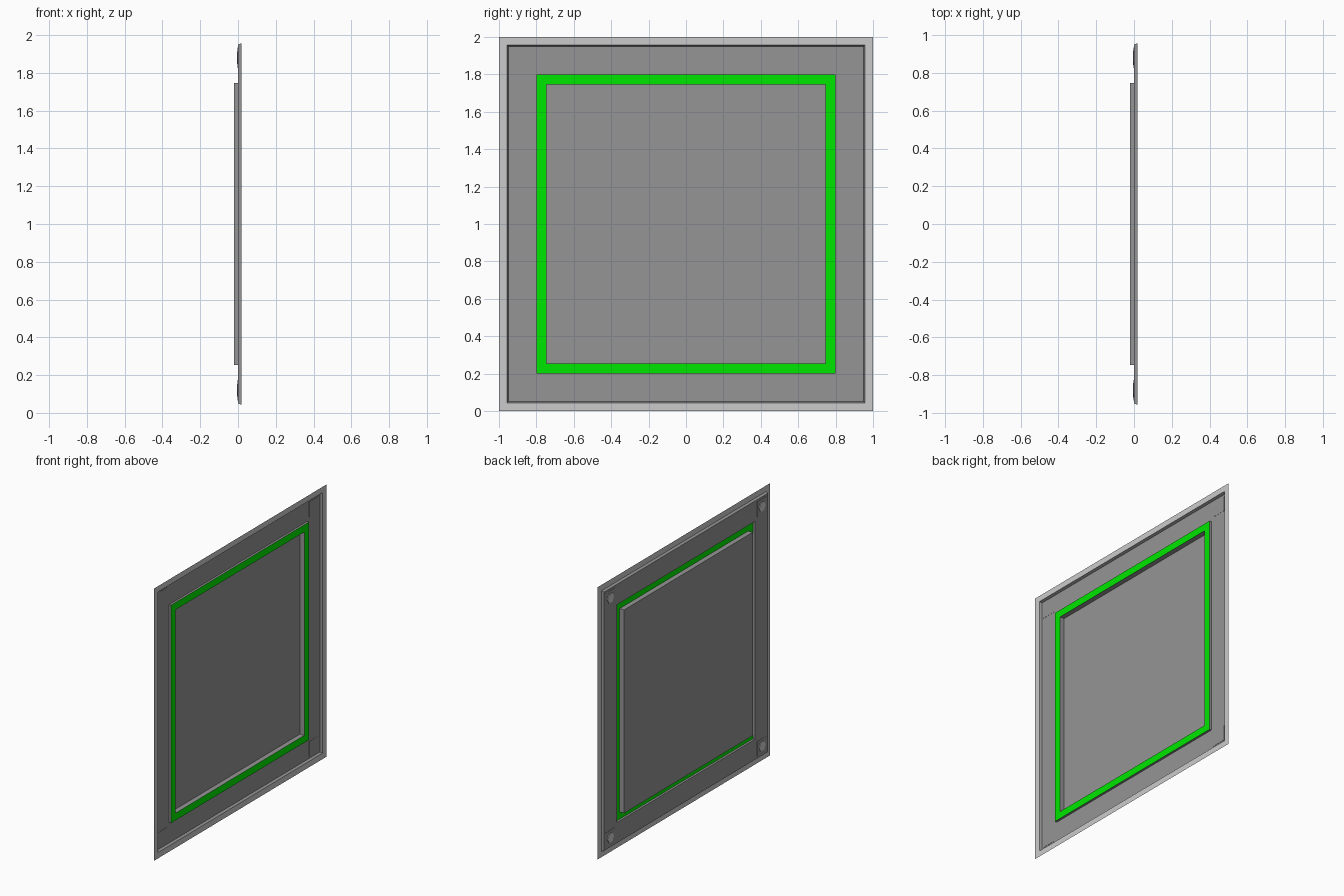
import bpy, bmesh, math
from mathutils import Matrix, Vector

if "Cube" in bpy.data.objects:
    bpy.data.objects.remove(bpy.data.objects["Cube"])

def mat(name, rgb):
    m = bpy.data.materials.new(name)
    m.diffuse_color = (*rgb, 1)
    m.use_nodes = True
    m.node_tree.nodes["Principled BSDF"].inputs["Base Color"].default_value = m.diffuse_color
    return m

LIGHT = mat("light grey", (0.6, 0.6, 0.6))
GREY = mat("mid grey", (0.3, 0.3, 0.3))
GREEN = mat("green", (0.0, 0.8, 0.0))

def finish(name, bm, mats):
    me = bpy.data.meshes.new(name)
    bm.to_mesh(me)
    bm.free()
    for m in mats:
        me.materials.append(m)
    ob = bpy.data.objects.new(name, me)
    bpy.context.collection.objects.link(ob)
    return ob

# Pressed sheet panel: concentric squares (half size, x), and the colour of
# the band leading inward from each one
steps = [(1.0, 0.018, 0), (0.957, 0.018, 1), (0.950, 0.0, 1), (0.80, 0.0, 1),
         (0.80, 0.016, 2), (0.747, 0.016, 1), (0.747, -0.02, 1)]
bm = bmesh.new()
loops = [[bm.verts.new((x, sy * h, 1 + sz * h))
          for sy, sz in ((-1, -1), (1, -1), (1, 1), (-1, 1))] for h, x, _ in steps]
for (a, b), (_, _, c) in zip(zip(loops, loops[1:]), steps):
    for i in range(4):
        j = (i + 1) % 4
        bm.faces.new((a[i], a[j], b[j], b[i])).material_index = c
bm.faces.new(loops[-1]).material_index = 1
finish("wall_panel", bm, [LIGHT, GREY, GREEN])

# Corner pads with hexagonal bolts on the back
for sy in (-1, 1):
    for sz in (-1, 1):
        c = Vector((0, sy * 0.88, 1 + sz * 0.88))
        bm = bmesh.new()
        bmesh.ops.create_cube(bm, size=1, matrix=Matrix.Translation(c)
                              @ Matrix.Diagonal((0.003, 0.11, 0.11, 1)))
        finish("corner_pad", bm, [GREY])
        bm = bmesh.new()
        bmesh.ops.create_cone(bm, cap_ends=True, segments=6, radius1=0.038,
                              radius2=0.038, depth=0.005,
                              matrix=Matrix.Translation(c + Vector((-0.003, 0, 0)))
                              @ Matrix.Rotation(math.pi / 2, 4, 'Y'))
        finish("corner_bolt", bm, [LIGHT])
